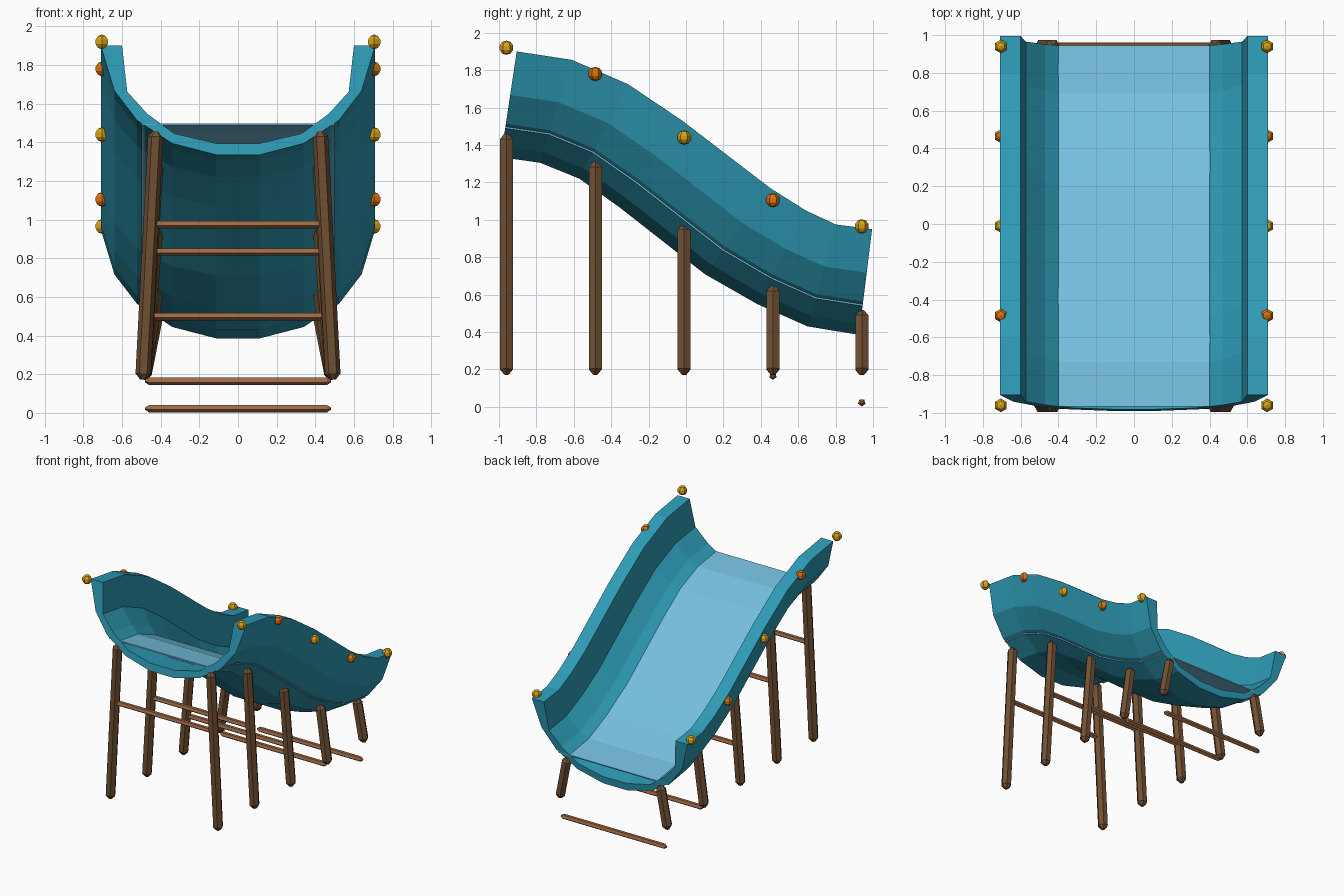
import bpy, bmesh, math
from mathutils import Vector

if "Cube" in bpy.data.objects:
    bpy.data.objects.remove(bpy.data.objects["Cube"])


def material(name, rgb):
    m = bpy.data.materials.new(name)
    m.diffuse_color = (*rgb, 1)
    m.use_nodes = True
    m.node_tree.nodes["Principled BSDF"].inputs["Base Color"].default_value = m.diffuse_color
    return m


TEAL = material("teal", (0.027, 0.33, 0.47))
WATER = material("pale blue", (0.18, 0.52, 0.73))
DARK_WOOD = material("dark wood", (0.165, 0.08, 0.033))
LIGHT_WOOD = material("light wood", (0.35, 0.145, 0.058))
GOLD = material("gold", (0.70, 0.37, 0.008))
ORANGE = material("orange", (0.72, 0.17, 0.005))


def finish(name, bm, mat):
    bmesh.ops.recalc_face_normals(bm, faces=bm.faces)
    mesh = bpy.data.meshes.new(name)
    bm.to_mesh(mesh)
    bm.free()
    mesh.materials.append(mat)
    ob = bpy.data.objects.new(name, mesh)
    bpy.context.collection.objects.link(ob)
    return ob


def loft(name, rings, mat):
    """Join closed rings of points and cap both ends."""
    bm = bmesh.new()
    rows = [[bm.verts.new(p) for p in ring] for ring in rings]
    n = len(rows[0])
    for a, b in zip(rows, rows[1:]):
        for i in range(n):
            j = (i + 1) % n
            bm.faces.new((a[i], a[j], b[j], b[i]))
    bm.faces.new(rows[0])
    bm.faces.new(rows[-1])
    return finish(name, bm, mat)


# Slide path: underside (y, z) and rim (y, z) at each station
UNDER = [(-0.99, 1.335), (-0.78, 1.305), (-0.57, 1.22), (-0.36, 1.07), (-0.13, 0.89),
         (0.10, 0.71), (0.38, 0.55), (0.65, 0.43), (0.925, 0.385)]
RIM = [(-0.905, 1.90), (-0.61, 1.855), (-0.31, 1.725), (-0.02, 1.53), (0.215, 1.35),
       (0.45, 1.17), (0.64, 1.05), (0.80, 0.975), (0.995, 0.95)]


def sweep(name, profile, mat):
    """Sweep an (x, height) profile down the slide path."""
    rings = []
    for u, r in zip(UNDER, RIM):
        rings.append([(x, u[0] + (r[0] - u[0]) * h / 0.57, u[1] + (r[1] - u[1]) * h / 0.57)
                      for x, h in profile])
    return loft(name, rings, mat)


# Trough: half profile mirrored into a thick open channel
outer = [(0.71, 0.57), (0.64, 0.335), (0.522, 0.18), (0.34, 0.06), (0.11, 0.0)]
inner = [(0.60, 0.57), (0.573, 0.33), (0.47, 0.215), (0.33, 0.112), (0.11, 0.06)]
half = outer + [(-x, h) for x, h in reversed(outer)]
back = [(-x, h) for x, h in inner] + inner[::-1]
sweep("trough", half + back, TEAL)

# Sliding surface: thin sheet across the trough
sweep("sliding_surface", [(-0.5, 0.155), (0.5, 0.155), (0.5, 0.164), (-0.5, 0.164)], WATER)


def pole(name, a, b, radius, sides, tip, mat):
    """Straight pole with chamfered ends."""
    a, b = Vector(a), Vector(b)
    d = (b - a).normalized()
    u = Vector((0, 1, 0)).cross(d).normalized()
    v = d.cross(u)
    rings = []
    for centre, r in ((a, 0.35), (a + d * tip, 1), (b - d * tip, 1), (b, 0.35)):
        rings.append([centre + (u * math.cos(t) + v * math.sin(t)) * radius * r
                      for t in (2 * math.pi * k / sides for k in range(sides))])
    return loft(name, rings, mat)


# Supports: leg pair, rung and rim knobs at each of five positions
LEG_TOP = [1.46, 1.31, 0.975, 0.645, 0.515]
RUNG_Z = [0.975, 0.835, 0.50, 0.165, 0.023]
KNOB_Z = [1.92, 1.78, 1.44, 1.105, 0.965]
for i in range(5):
    y = -0.96 + 0.475 * i
    pole(f"rung_{i + 1}", (-0.48, y, RUNG_Z[i]), (0.48, y, RUNG_Z[i]), 0.021, 5, 0.02, LIGHT_WOOD)
    for side, label in ((-1, "left"), (1, "right")):
        pole(f"leg_{label}_{i + 1}", (side * 0.492, y, 0.172), (side * 0.425, y, LEG_TOP[i]),
             0.040, 6, 0.03, DARK_WOOD)
        bm = bmesh.new()
        bmesh.ops.create_uvsphere(bm, u_segments=6, v_segments=5, radius=0.038)
        knob = finish(f"rim_knob_{label}_{i + 1}", bm, ORANGE if i % 2 else GOLD)
        knob.location = (side * 0.705, y, KNOB_Z[i])
